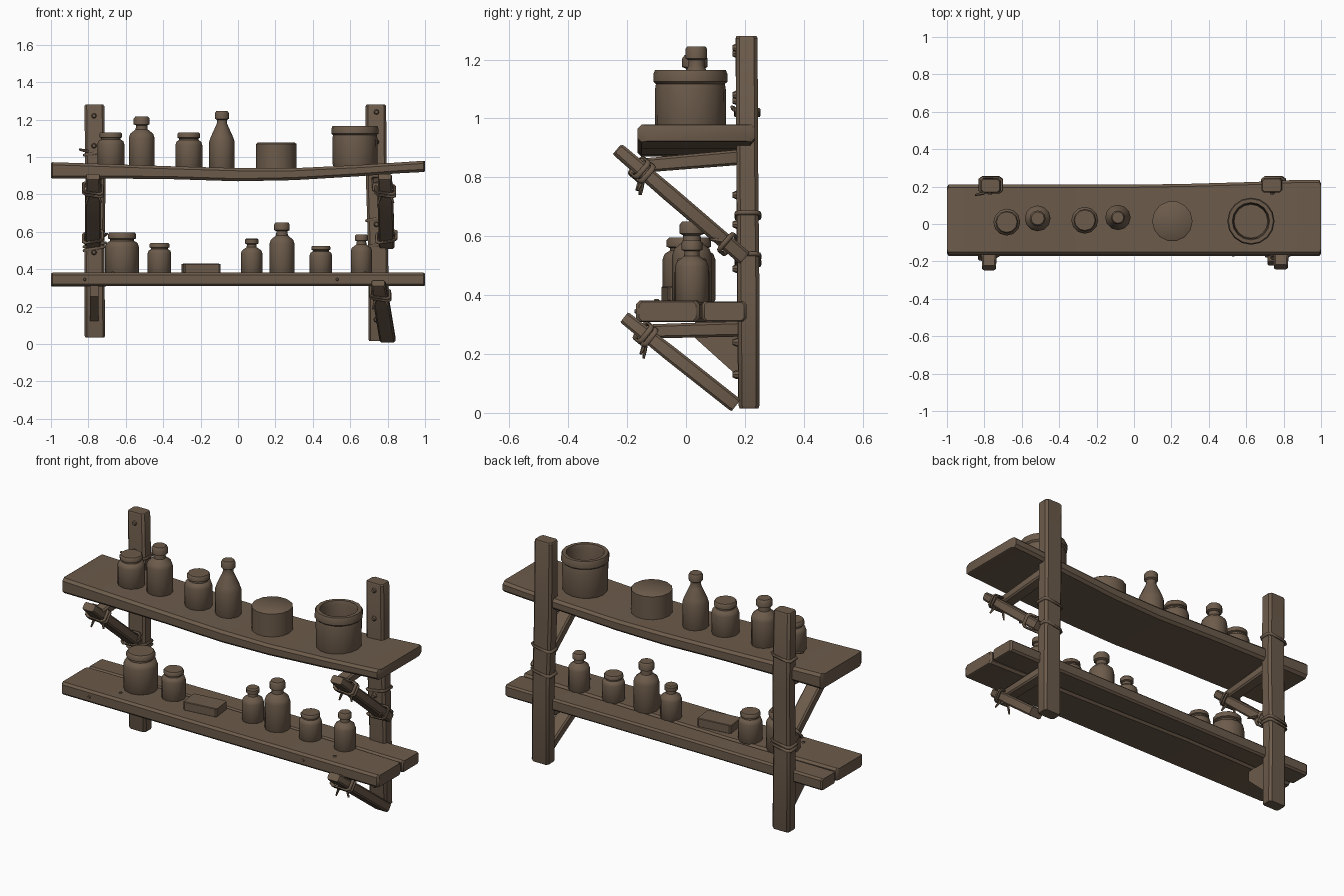
import bpy, bmesh, math
from mathutils import Vector

if "Cube" in bpy.data.objects:
    bpy.data.objects.remove(bpy.data.objects["Cube"])

wood = bpy.data.materials.new("weathered brown")
wood.diffuse_color = (0.15, 0.105, 0.07, 1)
wood.use_nodes = True
wood.node_tree.nodes["Principled BSDF"].inputs["Base Color"].default_value = wood.diffuse_color
X, Y, Z = Vector((1, 0, 0)), Vector((0, 1, 0)), Vector((0, 0, 1))


def finish(name, bm, angle=35):
    bmesh.ops.recalc_face_normals(bm, faces=bm.faces[:])
    me = bpy.data.meshes.new(name)
    bm.to_mesh(me)
    bm.free()
    me.materials.append(wood)
    ob = bpy.data.objects.new(name, me)
    bpy.context.collection.objects.link(ob)
    bpy.ops.object.select_all(action='DESELECT')
    ob.select_set(True)
    bpy.context.view_layer.objects.active = ob
    bpy.ops.object.shade_smooth_by_angle(angle=math.radians(angle))
    return ob


def loft(name, rings, caps=True, angle=35, closed=False):
    bm = bmesh.new()
    vs = [[bm.verts.new(p) for p in r] for r in rings]
    pairs = list(zip(vs, vs[1:])) + ([(vs[-1], vs[0])] if closed else [])
    for a, b in pairs:
        n = len(a)
        for i in range(n):
            bm.faces.new((a[i], a[(i + 1) % n], b[(i + 1) % n], b[i]))
    if caps:
        bm.faces.new(vs[0])
        bm.faces.new(vs[-1])
    return finish(name, bm, angle)


def beam(name, stations, u, v, c=0.012):
    """Chamfered timber: stations are (centre, half width, half depth)."""
    rings = []
    sts = list(stations)
    for k, (p, a, b) in enumerate(sts):
        p = Vector(p)
        sec = lambda a, b: [p + u * s + v * t for s, t in (
            (a, b - c), (a - c, b), (c - a, b), (-a, b - c),
            (-a, c - b), (c - a, -b), (a - c, -b), (a, c - b))]
        rings.append(sec(a, b))
    # slightly worn ends
    for idx, nb in ((0, 1), (-1, -2)):
        d = (Vector(sts[nb][0]) - Vector(sts[idx][0])).normalized() * 0.008
        cen = Vector(sts[idx][0])
        end = [cen + (q - cen) * 0.9 for q in rings[idx]]
        rings[idx] = [q + d for q in rings[idx]]
        rings = [end] + rings if idx == 0 else rings + [end]
    return loft(name, rings)


def rope(name, cen, axis, a, b, r=0.009, tilt=0.0):
    """Tube loop lashed around a timber with half sizes a (x) and b."""
    cen, axis = Vector(cen), Vector(axis).normalized()
    v = axis.cross(X).normalized()
    k = 0.7
    path = [cen + X * s * a + v * t * b + axis * s * tilt for s, t in (
        (1, k), (k, 1), (-k, 1), (-1, k), (-1, -k), (-k, -1), (k, -1), (1, -k))]
    rings = []
    for p in path:
        out = (p - cen).normalized()
        rings.append([p + out * r * math.cos(t) + axis * r * math.sin(t)
                      for t in (i * math.pi / 3 for i in range(6))])
    return loft(name, rings, caps=False, angle=60, closed=True)


def rod(name, p, q, r, n=6):
    p, q = Vector(p), Vector(q)
    d = (q - p).normalized()
    u = d.orthogonal().normalized()
    v = d.cross(u)
    ang = [i * 2 * math.pi / n for i in range(n)]
    return loft(name, [[c + (u * math.cos(t) + v * math.sin(t)) * r * s for t in ang]
                       for c, s in ((p, 1), (p.lerp(q, 0.6), 1), (q, 0.6))])


def turned(name, x, y, z, prof, n=12):
    return loft(name, [[(x + r * math.cos(t), y + r * math.sin(t), z + h)
                        for t in (i * 2 * math.pi / n for i in range(n))]
                       for r, h in prof], angle=40)


# wall posts
beam("left_post", [((-0.765, 0.212, 0.035), 0.055, 0.035), ((-0.768, 0.21, 0.45), 0.053, 0.037),
                   ((-0.762, 0.208, 0.85), 0.054, 0.037), ((-0.768, 0.205, 1.28), 0.053, 0.037)], X, Y)
beam("right_post", [((0.752, 0.214, 0.015), 0.055, 0.035), ((0.75, 0.212, 0.45), 0.053, 0.037),
                    ((0.74, 0.208, 0.85), 0.055, 0.037), ((0.737, 0.206, 1.28), 0.055, 0.037)], X, Y)

# sagging upper shelf: x, back edge, bottom, top
beam("upper_shelf", [((x, (-0.165 + yb) / 2, (b + t) / 2), (yb + 0.165) / 2, (t - b) / 2)
                     for x, yb, b, t in ((-1, .21, .885, .972), (-.7, .21, .885, .962),
                                         (-.35, .21, .881, .95), (0, .21, .87, .94),
                                         (.3, .215, .876, .94), (.65, .225, .897, .957),
                                         (.85, .235, .912, .97), (1, .235, .92, .98))], Y, Z, 0.014)

# lower shelf: two boards with a slanting seam
beam("lower_shelf_front_board", [((x, (-0.17 + s) / 2, 0.345), (s + 0.17) / 2, 0.036)
                                 for x, s in ((-1, .07), (-.3, .08), (.4, .06), (1, .045))], Y, Z, 0.012)
beam("lower_shelf_back_board", [((x, (s + 0.205) / 2, 0.345 + dz), (0.205 - s) / 2, 0.034)
                                for x, s, dz in ((-1, .08, -.004), (-.3, .082, 0), (.4, .063, 0), (1, .055, .0))],
     Y, Z, 0.01)


# diagonal braces with lashings
def brace(name, top, bottom, w=0.042, h=0.026):
    top, bottom = Vector(top), Vector(bottom)
    d = (bottom - top).normalized()
    v = d.cross(X).normalized()
    beam(name, [(top, w * 0.9, h * 0.85), (top.lerp(bottom, 0.4), w, h), (bottom, w, h)],
         X, v, 0.008)
    for f in (0.17, 0.21):
        rope(name + "_lashing", top.lerp(bottom, f), d, w + 0.008, h + 0.008, tilt=0.012)
    k = top.lerp(bottom, 0.2)
    for s, e in ((-1, (-0.02, -0.01, -0.065)), (1, (0.025, -0.02, -0.05))):
        p = k + X * s * 0.02 - Z * 0.015
        rod(name + "_rope_tail", p, p + Vector(e), 0.007)
    return d


sets = [("upper_left", (-0.775, -0.235, 0.895), (-0.775, 0.20, 0.525)),
        ("upper_right", (0.785, -0.23, 0.895), (0.795, 0.20, 0.525)),
        ("lower_right", (0.75, -0.21, 0.325), (0.80, 0.17, 0.025))]
for n, t, b in sets:
    d = brace(n + "_brace", t, b)
    if n != "lower_right":
        rope(n + "_foot_lashing", Vector(t).lerp(Vector(b), 0.87), d, 0.052, 0.036, tilt=-0.012)
        px = b[0] * 0.98
        rod(n + "_foot_tail", (px + 0.045, 0.14, 0.58), (px + 0.06, 0.08, 0.59), 0.008)

# short arms under the shelves
for n, x, y0, z0, z1 in (("upper_left_arm", -0.765, -0.17, 0.838, 0.868),
                         ("upper_right_arm", 0.75, -0.17, 0.838, 0.868),
                         ("lower_right_arm", 0.75, -0.12, 0.277, 0.285)):
    beam(n, [((x, y0, z0), 0.034, 0.024), ((x, 0.18, z1), 0.036, 0.026)], X, Z, 0.008)

# triangular gusset under the lower left
loft("lower_left_gusset", [[(x, 0.03, 0.312), (x, 0.18, 0.312), (x, 0.18, 0.12), (x, 0.03, 0.255)]
                           for x in (-0.79, -0.745)])

# rope bands around the posts
for n, x, z, y in (("left_post_upper_band", -0.765, 1.02, .208), ("left_post_lower_band", -0.766, 0.51, .21),
                   ("left_post_lower_band_b", -0.766, 0.53, .21), ("right_post_band", 0.745, 0.67, .21),
                   ("right_post_lower_band", 0.748, 0.53, .21)):
    rope(n, (x, y, z), Z, 0.058, 0.04, 0.008, 0.01)
rod("left_band_tail", (-0.80, 0.165, 1.03), (-0.85, 0.155, 1.04), 0.008)

# nail heads
nails = [(-0.77, z) for z in (1.22, 1.06, 0.74, 0.49, 0.15)] + \
        [(0.74, z) for z in (1.24, 1.08, 0.64, 0.24, 0.13)]
for x, z in nails:
    rod("post_nail", (x, 0.19, z), (x, 0.158, z), 0.015, 8)
for x in (-0.82, 0.53):
    rod("shelf_nail", (x, -0.16, 0.345), (x, -0.175, 0.345), 0.009)
    rod("shelf_top_nail", (x + 0.15, -0.10, 0.375), (x + 0.15, -0.10, 0.387), 0.01)


# jars and bottles: profile as fractions of radius and height
JAR = [(.93, 0), (1, .04), (1, .66), (.92, .75), (.72, .8), (.72, .84), (.84, .86), (.84, .96), (.76, 1)]
BOTTLE = [(.93, 0), (1, .03), (1, .58), (.9, .66), (.47, .75), (.44, .83), (.62, .85), (.62, .96), (.5, 1)]
TALL = [(.93, 0), (1, .03), (1, .48), (.88, .56), (.5, .74), (.4, .79), (.4, .85), (.54, .87), (.54, .97), (.45, 1)]
for name, x, y, z, r, top, prof in (
        ("upper_jar_a", -.68, .01, .95, .072, 1.13, JAR), ("upper_bottle_a", -.515, .03, .945, .069, 1.215, BOTTLE),
        ("upper_jar_b", -.263, .02, .935, .072, 1.13, JAR), ("upper_bottle_b", -.086, .035, .93, .068, 1.245, TALL),
        ("lower_jar_a", -.62, .01, .375, .09, .595, JAR), ("lower_jar_b", -.42, .02, .375, .063, .54, JAR),
        ("lower_bottle_a", .073, .03, .375, .057, .565, BOTTLE), ("lower_bottle_b", .235, .02, .375, .067, .65, BOTTLE),
        ("lower_jar_c", .443, .02, .375, .06, .525, JAR), ("lower_bottle_c", .66, .02, .375, .057, .585, BOTTLE)):
    turned(name, x, y, z, [(f * r, g * (top - z)) for f, g in prof])

# round tin and open pot
turned("round_tin", .205, .015, .93, [(.108, 0), (.108, .14), (.1, .146)], 14)
turned("open_pot", .625, .015, .945, [(.113, 0), (.12, .02), (.121, .15), (.117, .172), (.126, .18), (.126, .205),
                                      (.12, .22), (.1, .22), (.094, .2), (.097, .12), (.09, .06)], 16)

# small block
bx = beam("small_block", [((-.098, 0, 0), .058, .025), ((.098, 0, 0), .058, .025)], Y, Z, 0.003)
bx.location = (-0.198, -0.015, 0.404)
bx.rotation_euler = (0, 0, 0.12)
